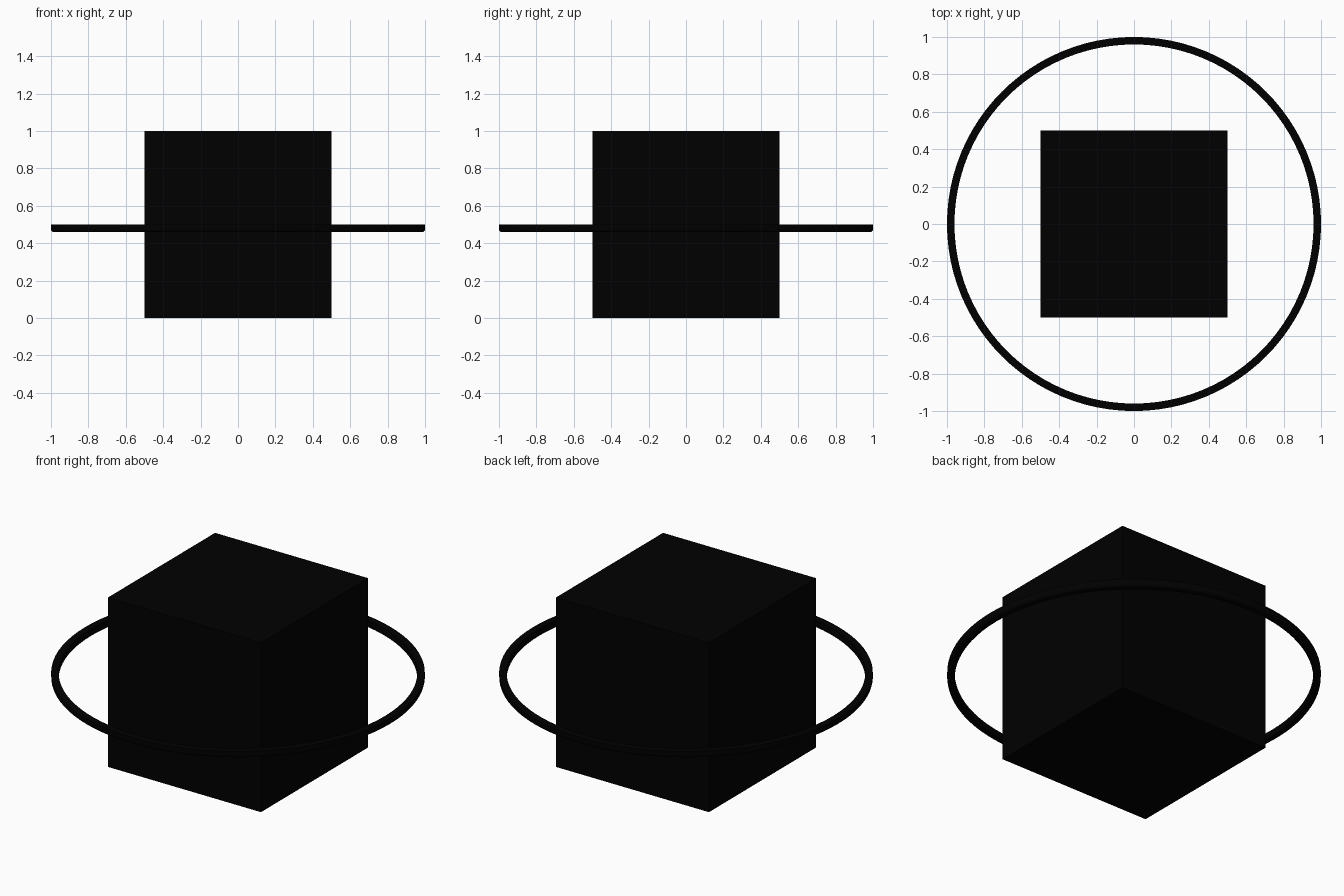
import bpy, bmesh, math

if "Cube" in bpy.data.objects:
    bpy.data.objects.remove(bpy.data.objects["Cube"])

mat = bpy.data.materials.new("black")
mat.diffuse_color = (0.0, 0.0, 0.0, 1)
mat.use_nodes = True
mat.node_tree.nodes["Principled BSDF"].inputs["Base Color"].default_value = mat.diffuse_color

# cube body
bpy.ops.mesh.primitive_cube_add(size=1, location=(0, 0, 0.5))
cube = bpy.context.object
cube.name = "cube_body"
cube.data.materials.append(mat)

# ring: small profile with rounded lower outer edge, revolved about z
r = 0.015
profile = [(0.96, 0.5), (1.0, 0.5)]
profile += [(1 - r + r * math.cos(a), 0.46 + r - r * math.sin(a))
            for a in [math.pi / 2 * i / 4 for i in range(5)]]
profile += [(0.96, 0.46)]
n = 96
bm = bmesh.new()
rings = [[bm.verts.new((p[0] * math.cos(2 * math.pi * k / n),
                        p[0] * math.sin(2 * math.pi * k / n), p[1]))
          for p in profile] for k in range(n)]
m = len(profile)
for k in range(n):
    a, b = rings[k], rings[(k + 1) % n]
    for i in range(m):
        j = (i + 1) % m
        bm.faces.new((a[i], b[i], b[j], a[j]))
bmesh.ops.recalc_face_normals(bm, faces=bm.faces)
mesh = bpy.data.meshes.new("orbit_ring")
bm.to_mesh(mesh)
bm.free()
ring = bpy.data.objects.new("orbit_ring", mesh)
bpy.context.collection.objects.link(ring)
mesh.materials.append(mat)
bpy.ops.object.select_all(action='DESELECT')
ring.select_set(True)
bpy.context.view_layer.objects.active = ring
bpy.ops.object.shade_smooth_by_angle(angle=math.radians(40))
